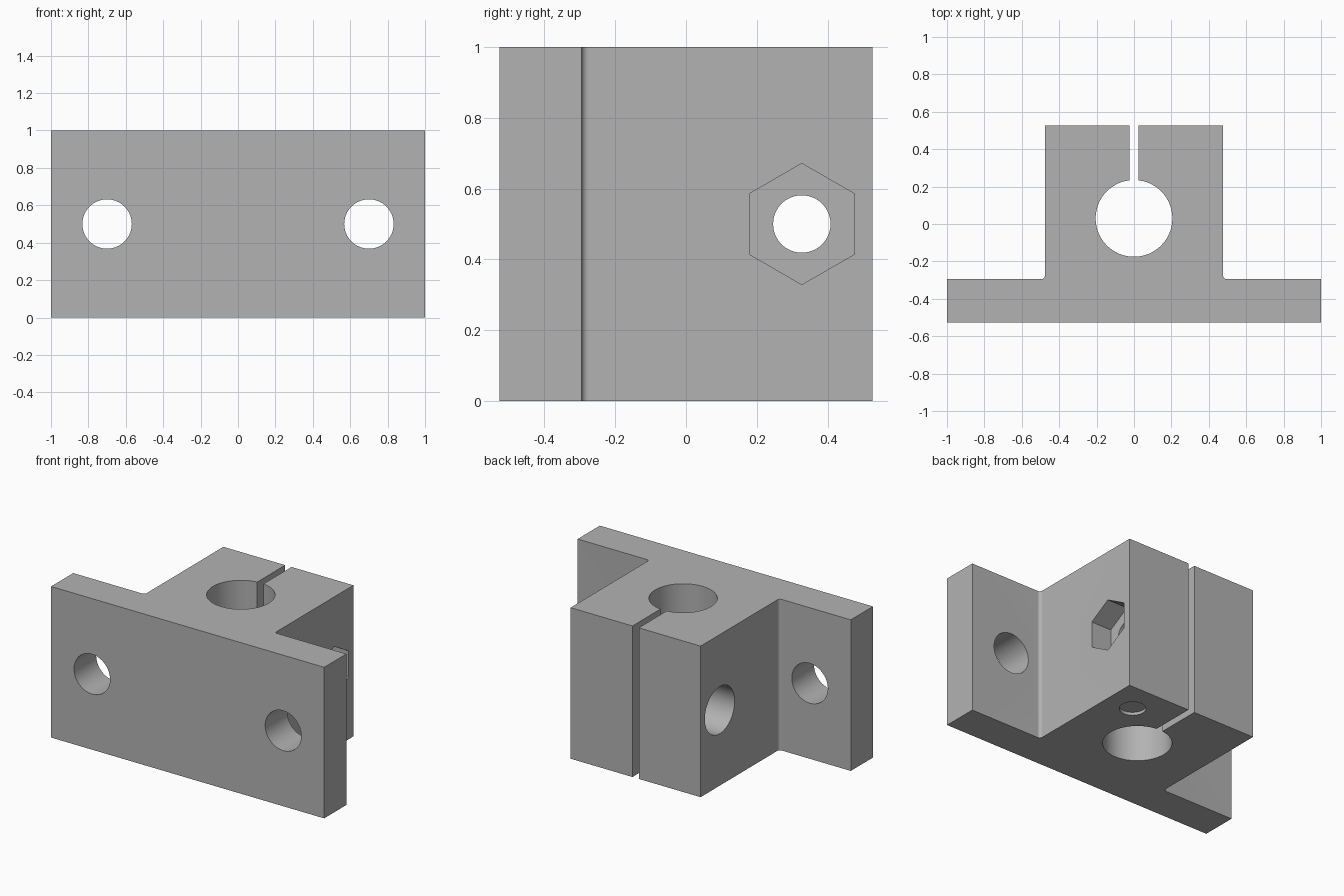
import bpy
import bmesh
from math import radians, degrees, asin, cos, sin, pi
from mathutils import Matrix

default = bpy.data.objects.get("Cube")
if default:
    bpy.data.objects.remove(default, do_unlink=True)

# Main dimensions
FRONT, FLANGE_BACK, BACK = -0.527, -0.295, 0.527
BLOCK_X, SLOT_X, FILLET = 0.476, 0.023, 0.02
BORE_Y, BORE_R = 0.03, 0.205
SCREW_Y, MID_Z = 0.327, 0.5

grey = bpy.data.materials.new("plain grey")
grey.use_nodes = True
colour = (0.45, 0.45, 0.45, 1)
grey.diffuse_color = colour
grey.node_tree.nodes["Principled BSDF"].inputs["Base Color"].default_value = colour


def arc(cx, cy, r, start, end, steps):
    angles = [radians(start + (end - start) * i / steps) for i in range(steps + 1)]
    return [(cx + r * cos(a), cy + r * sin(a)) for a in angles]


def make_object(name, bm):
    mesh = bpy.data.meshes.new(name)
    bmesh.ops.recalc_face_normals(bm, faces=bm.faces)
    bm.to_mesh(mesh)
    bm.free()
    mesh.materials.append(grey)
    obj = bpy.data.objects.new(name, mesh)
    bpy.context.collection.objects.link(obj)
    return obj


def cutter(name, axis, start, end, radius, centre, sides=64):
    """Prism along one axis; centre gives the other two coordinates in order."""
    bm = bmesh.new()
    bmesh.ops.create_cone(bm, cap_ends=True, segments=sides, radius1=radius,
                          radius2=radius, depth=abs(end - start))
    turn = {"X": Matrix.Rotation(pi / 2, 4, "Y"),
            "Y": Matrix.Rotation(pi / 2, 4, "X"),
            "Z": Matrix.Identity(4)}[axis]
    position = list(centre)
    position.insert("XYZ".index(axis), (start + end) / 2)
    bm.transform(Matrix.Translation(position) @ turn)
    obj = make_object(name, bm)
    obj.hide_render = True
    return obj


# Bracket body: flange, filleted block, slot and bore in one mirrored profile
slot_angle = 90 - degrees(asin(SLOT_X / BORE_R))
half = [(1, FRONT), (1, FLANGE_BACK)]
half += arc(BLOCK_X + FILLET, FLANGE_BACK + FILLET, FILLET, 270, 180, 12)
half += [(BLOCK_X, BACK), (SLOT_X, BACK)]
half += arc(0, BORE_Y, BORE_R, slot_angle, -90, 48)
outline = half + [(-x, y) for x, y in reversed(half[:-1])]

bm = bmesh.new()
base = bm.faces.new([bm.verts.new((x, y, 0)) for x, y in outline])
extruded = bmesh.ops.extrude_face_region(bm, geom=[base])["geom"]
top = [v for v in extruded if isinstance(v, bmesh.types.BMVert)]
bmesh.ops.translate(bm, verts=top, vec=(0, 0, 1))
body = make_object("clamp_bracket", bm)

# Flange holes, clamp screw hole, screw head bore, nut pocket, bottom recess
screw = (SCREW_Y, MID_Z)
cutters = [cutter("flange_hole_cutter", "Y", -0.7, -0.2, 0.132, (side * 0.7, MID_Z))
           for side in (-1, 1)]
cutters += [
    cutter("screw_hole_cutter", "X", -0.6, 0.6, 0.081, screw),
    cutter("screw_head_cutter", "X", -0.6, -0.23, 0.156, screw),
    cutter("nut_pocket_cutter", "X", 0.329, 0.6, 0.171, screw, sides=6),
    cutter("bottom_recess_cutter", "Z", -0.1, 0.02, 0.079, (0.285, SCREW_Y)),
]

# The nut pocket has a corner pointing straight up
nut = cutters[4]
if max(v.co.z for v in nut.data.vertices) < MID_Z + 0.165:
    shift = Matrix.Translation((0, SCREW_Y, MID_Z))
    nut.data.transform(shift @ Matrix.Rotation(pi / 6, 4, "X") @ shift.inverted())

bpy.ops.object.select_all(action="DESELECT")
bpy.context.view_layer.objects.active = body
body.select_set(True)
for tool in cutters:
    mod = body.modifiers.new(tool.name, "BOOLEAN")
    mod.operation = "DIFFERENCE"
    mod.solver = "EXACT"
    mod.object = tool
    bpy.ops.object.modifier_apply(modifier=mod.name)
    bpy.data.objects.remove(tool, do_unlink=True)

bpy.ops.object.shade_smooth_by_angle(angle=radians(30))
